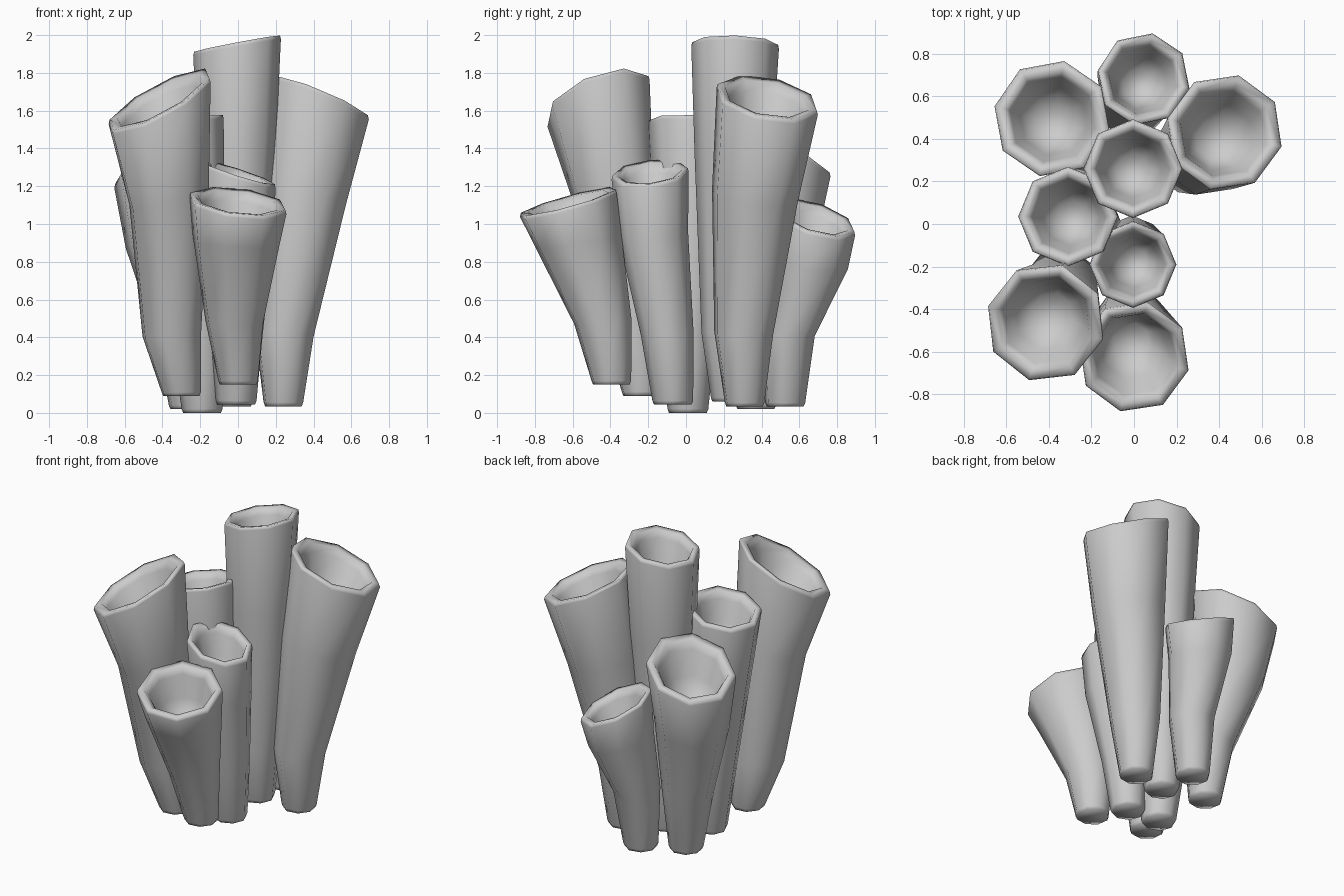
import bpy, bmesh, math
from mathutils import Vector

if "Cube" in bpy.data.objects:
    bpy.data.objects.remove(bpy.data.objects["Cube"])

SIDES = 8

def add_ring(bm, c, r, slope, phase):
    """Octagonal ring lying in a plane that leans by slope (dz/dx, dz/dy)."""
    out = []
    for i in range(SIDES):
        t = math.radians(phase) + 2 * math.pi * i / SIDES
        dx, dy = r * math.cos(t), r * math.sin(t)
        z = c.z + slope[0] * dx + slope[1] * dy
        out.append(bm.verts.new((c.x + dx, c.y + dy, max(z, 0))))
    return out

def tube(name, base, knee, waist, mouth, lean, phase):
    b = Vector(base)
    k = Vector((*knee, 0.42 if base[2] < 0.12 else 0.48))
    w, wr = Vector(waist[:3]), waist[3]
    m, mr = Vector(mouth[:3]), mouth[3] + 0.004
    up = Vector((0, 0, 1))
    down = (w - m).normalized()
    # rings from foot to rim, then down the inside of the cavity
    rings = [
        (b, 0.1, 0), (b + up * 0.02, 0.108, 0.05),
        (k, 0.083 + 0.28 * mr, 0.25), (w, wr + 0.004, 0.55),
        (m - up * 0.02, mr, 1), (m, mr * 0.98, 1),
        (m - up * 0.005, mr * 0.83, 1),
        (m + down * 0.05, mr * 0.74, 1),
        (m + down * 0.18, mr * 0.58, 0.7), (m + down * 0.3, mr * 0.33, 0.4)]
    bm = bmesh.new()
    loops = [add_ring(bm, c, r, (lean[0] * s, lean[1] * s), phase) for c, r, s in rings]
    for lo, hi in zip(loops, loops[1:]):
        for i in range(SIDES):
            j = (i + 1) % SIDES
            bm.faces.new((lo[i], lo[j], hi[j], hi[i]))
    bm.faces.new(loops[0][::-1])
    bm.faces.new(loops[-1])
    for f in bm.faces:
        f.smooth = True
    mesh = bpy.data.meshes.new(name)
    bm.to_mesh(mesh)
    bm.free()
    bpy.context.collection.objects.link(bpy.data.objects.new(name, mesh))

# name, foot xyz, knee xy, waist xyz+r, mouth xyz+r, mouth slope, rotation
tube("tube_front_left", (-.30, -.235, .09), (-.35, -.27),
     (-.365, -.38, 1.15, .215), (-.415, -.463, 1.66, .277), (.5, .32), 29)
tube("tube_front", (0, -.395, .15), (-.02, -.44),
     (-.01, -.57, .91, .232), (0, -.623, 1.12, .26), (-.12, .27), 31)
tube("tube_front_middle", (-.01, -.07, .045), (-.01, -.10),
     (0, -.175, .95, .182), (-.005, -.19, 1.275, .2), (-.32, .1), 0)
tube("tube_tall", (-.02, .24, .06), (-.02, .23),
     (-.005, .25, 1.35, .2), (-.005, .26, 1.955, .228), (.19, -.03), 0)
tube("tube_right", (.24, .31, .035), (.245, .305),
     (.345, .365, 1.15, .23), (.425, .43, 1.67, .272), (-.4, -.17), 31)
tube("tube_back_left", (-.26, .37, .02), (-.28, .38),
     (-.37, .465, .92, .225), (-.385, .495, 1.32, .272), (.35, -.25), 33)
tube("tube_back", (-.03, .525, .035), (-.01, .54),
     (.025, .66, .8, .197), (.045, .68, 1.035, .215), (-.38, -.28), 34)
tube("tube_left_middle", (-.19, .01, 0), (-.21, .01),
     (-.27, .03, 1.05, .195), (-.31, .035, 1.53, .23), (.2, -.08), 0)
